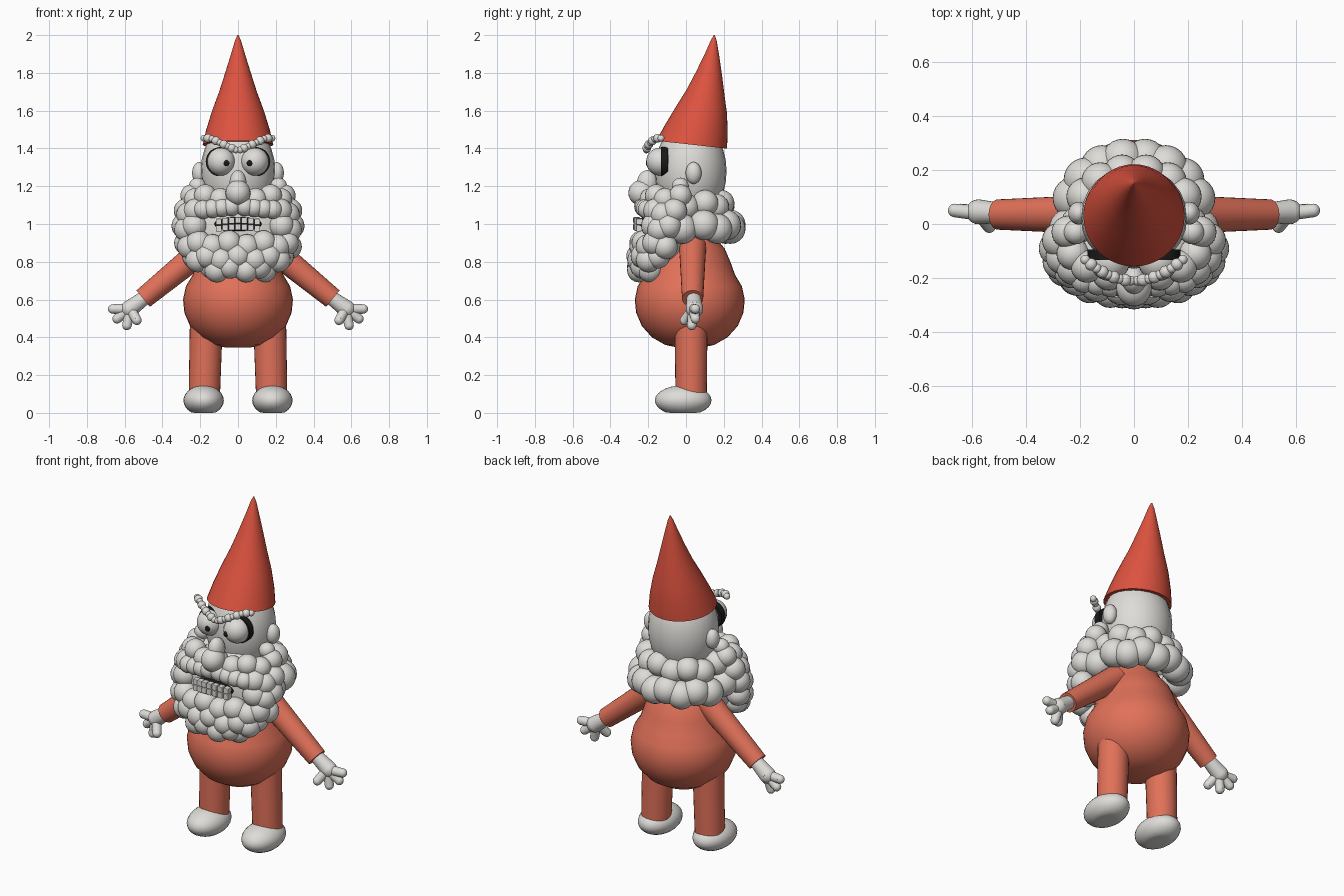
import bpy, bmesh, math
from mathutils import Vector, Matrix

cube = bpy.data.objects.get("Cube")
if cube:
    bpy.data.objects.remove(cube, do_unlink=True)


def material(name, rgb):
    m = bpy.data.materials.new(name)
    m.use_nodes = True
    m.diffuse_color = (*rgb, 1)
    bsdf = m.node_tree.nodes["Principled BSDF"]
    bsdf.inputs["Base Color"].default_value = (*rgb, 1)
    bsdf.inputs["Roughness"].default_value = 0.7
    return m


HAT = material("hat red", (0.72, 0.085, 0.05))
SUIT = material("suit coral", (0.75, 0.165, 0.1))
PALE = material("pale grey", (0.73, 0.72, 0.69))
BLACK = material("black", (0.01, 0.01, 0.01))


def finish(bm, name, mat, smooth=True):
    bmesh.ops.recalc_face_normals(bm, faces=bm.faces)
    me = bpy.data.meshes.new(name)
    bm.to_mesh(me)
    bm.free()
    me.materials.append(mat)
    for p in me.polygons:
        p.use_smooth = smooth
    if smooth:
        me.set_sharp_from_angle(angle=math.radians(50))
    ob = bpy.data.objects.new(name, me)
    bpy.context.collection.objects.link(ob)
    return ob


def blobs(name, items, mat):
    """One mesh of ellipsoids: (centre, radius or radii)."""
    bm = bmesh.new()
    for centre, r in items:
        radii = r if isinstance(r, tuple) else (r, r, r)
        size = Matrix.Diagonal((*radii, 1))
        bmesh.ops.create_uvsphere(bm, u_segments=24, v_segments=14, radius=1,
                                  matrix=Matrix.Translation(centre) @ size)
    return finish(bm, name, mat)


def loft(name, rings, mat, tilt=0.0):
    """Stack of round sections (z, centre y, radius), capped at both ends."""
    bm = bmesh.new()
    n, loops = 40, []
    for z, cy, r in rings:
        loops.append([bm.verts.new((r * math.cos(a), cy + r * math.sin(a),
                                    z - tilt * r * math.sin(a)))
                      for a in (math.tau * i / n for i in range(n))])
    for lo, hi in zip(loops, loops[1:]):
        for i in range(n):
            j = (i + 1) % n
            bm.faces.new((lo[i], lo[j], hi[j], hi[i]))
    bm.faces.new(loops[0])
    bm.faces.new(loops[-1])
    return finish(bm, name, mat)


def limb(bm, a, b, r1, r2, round_end=False):
    a, b = Vector(a), Vector(b)
    d = b - a
    turn = d.to_track_quat('Z', 'Y').to_matrix().to_4x4()
    bmesh.ops.create_cone(bm, cap_ends=True, segments=28, radius1=r1, radius2=r2,
                          depth=d.length, matrix=Matrix.Translation((a + b) / 2) @ turn)
    if round_end:
        bmesh.ops.create_uvsphere(bm, u_segments=20, v_segments=12, radius=r2,
                                  matrix=Matrix.Translation(b))


def arc(z, width, y_side, y_mid, count, r, power=0.75):
    """Row of balls curving from one side to the other."""
    out = []
    for i in range(count):
        t = math.pi * (i / (count - 1) - 0.5)
        y = y_side + (y_mid - y_side) * max(math.cos(t), 0) ** power
        out.append(((width * math.sin(t), y, z + 0.01 * (-1) ** i), r))
    return out


# Hat, leaning back
loft("hat", [(1.42, 0.03, 0.187), (1.5, 0.053, 0.168), (1.6, 0.08, 0.137),
             (1.7, 0.103, 0.1), (1.8, 0.122, 0.068), (1.9, 0.138, 0.037),
             (1.97, 0.147, 0.016), (2.0, 0.15, 0.003)], HAT, tilt=0.11)

# Round body
loft("body", [(0.345, 0.02, 0.06), (0.36, 0.02, 0.13), (0.4, 0.02, 0.2),
              (0.46, 0.02, 0.254), (0.53, 0.02, 0.284), (0.6, 0.02, 0.291),
              (0.67, 0.02, 0.276), (0.73, 0.02, 0.24), (0.8, 0.015, 0.22),
              (0.87, 0.015, 0.19), (0.93, 0.015, 0.14), (1.0, 0.015, 0.11)], SUIT)

# Head, ears and nose
blobs("head", [((0, 0.025, 1.28), (0.197, 0.19, 0.27))], PALE)
blobs("nose", [((0, -0.235, 1.165), (0.066, 0.07, 0.068)),
               ((0, -0.205, 1.215), (0.045, 0.055, 0.07))], PALE)
blobs("ears", [((s * 0.205, 0.04, 1.27), (0.038, 0.042, 0.058)) for s in (-1, 1)], PALE)

for s, side in ((1, "left"), (-1, "right")):
    # Eye with dark rim and pupil
    blobs(side + "_eye", [((s * 0.089, -0.137, 1.33), 0.074)], PALE)
    bm = bmesh.new()
    limb(bm, (s * 0.094, -0.095, 1.33), (s * 0.094, -0.133, 1.33), 0.077, 0.077)
    finish(bm, side + "_eye_rim", BLACK)
    blobs(side + "_pupil", [((s * 0.062, -0.204, 1.322), (0.016, 0.008, 0.016))], BLACK)

    # Beaded eyebrow, low in the middle
    brow = []
    for i in range(9):
        t = i / 8
        x = 0.012 + 0.168 * t
        brow.append(((s * x, -0.21 + 2.4 * x * x, 1.392 + 0.062 * min(1, 1.25 * t)),
                     0.018 + 0.005 * (i % 2)))
    blobs(side + "_eyebrow", brow, PALE)

    # Arm
    bm = bmesh.new()
    limb(bm, (s * 0.16, 0.035, 0.885), (s * 0.502, 0.035, 0.605), 0.072, 0.056)
    finish(bm, side + "_arm", SUIT)

    # Hand with three fingers and a thumb
    bm = bmesh.new()
    limb(bm, (s * 0.48, 0.04, 0.62), (s * 0.575, 0.045, 0.55), 0.036, 0.046, True)
    for tip in ((0.663, 0.05, 0.55), (0.64, 0.05, 0.498), (0.588, 0.03, 0.463),
                (0.535, -0.008, 0.49)):
        limb(bm, (s * 0.57, 0.04, 0.55), (s * tip[0], tip[1], tip[2]), 0.028, 0.025, True)
    finish(bm, side + "_hand", PALE)

    # Leg
    bm = bmesh.new()
    limb(bm, (s * 0.178, 0.027, 0.1), (s * 0.168, 0.027, 0.47), 0.083, 0.087)
    finish(bm, side + "_leg", SUIT)

    # Shoe with a flattened sole
    shoe = blobs(side + "_shoe", [((s * 0.182, -0.015, 0.066), (0.107, 0.15, 0.08))], PALE)
    for v in shoe.data.vertices:
        v.co.z = max(v.co.z, 0)

# Beard: a core covered in balls, open at the mouth
beard = [((0, -0.1, 0.97), (0.27, 0.125, 0.23))]
for row in ((1.14, 0.245, -0.03, -0.195, 9, 0.06), (1.06, 0.275, -0.06, -0.21, 11, 0.065),
            (0.98, 0.285, -0.09, -0.21, 11, 0.067), (0.89, 0.272, -0.11, -0.235, 10, 0.066),
            (0.82, 0.23, -0.15, -0.25, 9, 0.066), (0.765, 0.14, -0.19, -0.25, 6, 0.064)):
    for centre, r in arc(*row):
        in_mouth = 0.95 < row[0] < 1.1 and abs(centre[0]) < 0.17
        if not in_mouth:
            beard.append((centre, r))
for s in (-1, 1):
    beard.append(((s * 0.215, -0.03, 1.2), 0.045))
    for i in range(4):
        x = 0.035 + 0.05 * i
        beard.append(((s * x, -0.225 + 0.6 * x * x, 1.095 - 0.1 * x), 0.05))
blobs("beard", beard, PALE)

# Hair around the back of the neck
blobs("back_hair", arc(1.1, 0.2, 0.0, 0.19, 8, 0.07) +
      arc(0.985, 0.235, -0.02, 0.238, 10, 0.08), PALE)

# Mouth and two rows of teeth
blobs("mouth", [((0, -0.222, 1.0), (0.125, 0.03, 0.038))], BLACK)
bm = bmesh.new()
for i in range(7):
    x = (i - 3) * 0.034
    for z in (1.02, 0.984):
        size = Matrix.Diagonal((0.031, 0.035, 0.033, 1))
        spot = Matrix.Translation((x, -0.262 + 1.5 * x * x, z - 0.8 * x * x))
        bmesh.ops.create_cube(bm, size=1, matrix=spot @ size)
teeth = finish(bm, "teeth", PALE, smooth=False)
bevel = teeth.modifiers.new("soft edges", 'BEVEL')
bevel.width = 0.004
bevel.segments = 2
